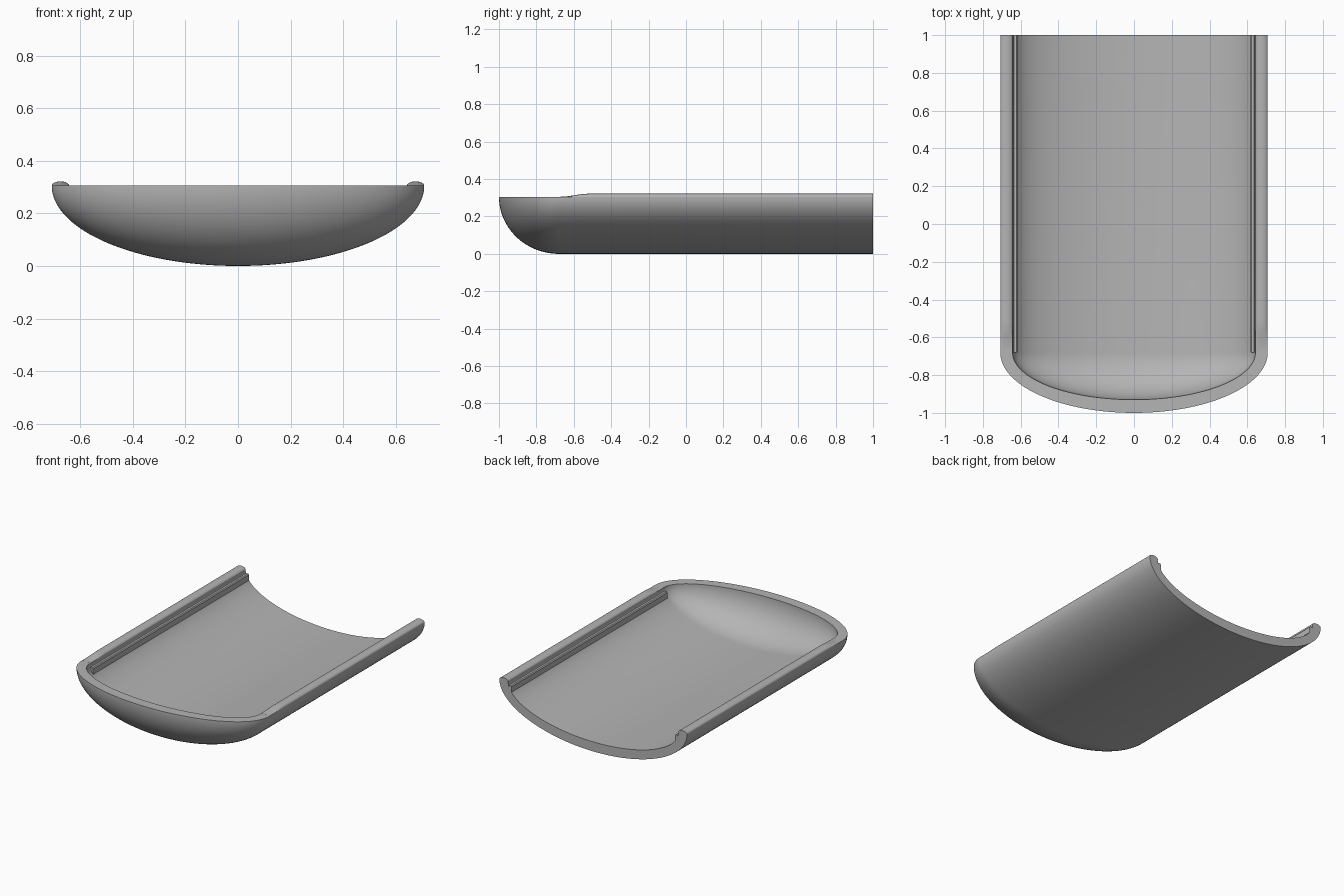
import bpy, bmesh
from math import sin, cos, pi

cube = bpy.data.objects.get("Cube")
if cube:
    bpy.data.objects.remove(cube, do_unlink=True)

RIM, NOSE_Y, BACK_Y = 0.305, -0.68, 1.0
OUTER = (0.708, 0.32, 0.305)   # half width, nose length, depth
INNER = (0.643, 0.25, 0.24)

grey = bpy.data.materials.new("plain grey")
grey.use_nodes = True
grey.diffuse_color = (0.46, 0.46, 0.46, 1)
grey.node_tree.nodes["Principled BSDF"].inputs["Base Color"].default_value = (0.46, 0.46, 0.46, 1)


def finish(name, bm):
    bmesh.ops.remove_doubles(bm, verts=bm.verts, dist=0.00001)
    bmesh.ops.recalc_face_normals(bm, faces=bm.faces)
    mesh = bpy.data.meshes.new(name)
    bm.to_mesh(mesh)
    bm.free()
    mesh.materials.append(grey)
    obj = bpy.data.objects.new(name, mesh)
    bpy.context.collection.objects.link(obj)
    bpy.ops.object.select_all(action='DESELECT')
    obj.select_set(True)
    bpy.context.view_layer.objects.active = obj
    bpy.ops.object.shade_smooth_by_angle(angle=pi / 6)
    return obj


def loft(name, sections):
    """Skin closed cross sections in order and cap both ends."""
    bm = bmesh.new()
    rings = [[bm.verts.new(p) for p in s] for s in sections]
    n = len(rings[0])
    for a, b in zip(rings, rings[1:]):
        for i in range(n):
            j = (i + 1) % n
            bm.faces.new((a[i], a[j], b[j], b[i]))
    bm.faces.new(rings[0])
    bm.faces.new(rings[-1])
    return finish(name, bm)


# Half shell: straight trough with a rounded nose, walls closed by rim and back
def skin(bm, size, around=64, along=28):
    w, d, h = size
    stations = [(BACK_Y, 1)]
    for k in range(along + 1):
        t = k / along * pi / 2
        stations.append((NOSE_Y - d * sin(t), cos(t)))
    rows = [[bm.verts.new((w * s * cos(pi * i / around), y,
                           RIM - h * s * sin(pi * i / around)))
             for i in range(around + 1)] for y, s in stations]
    for a, b in zip(rows, rows[1:]):
        for i in range(around):
            bm.faces.new((a[i], a[i + 1], b[i + 1], b[i]))
    return rows


bm = bmesh.new()
outer, inner = skin(bm, OUTER), skin(bm, INNER)
for edge in (0, -1):
    for k in range(len(outer) - 1):
        bm.faces.new((outer[k][edge], outer[k + 1][edge], inner[k + 1][edge], inner[k][edge]))
for i in range(len(outer[0]) - 1):
    bm.faces.new((outer[0][i], outer[0][i + 1], inner[0][i + 1], inner[0][i]))
bmesh.ops.dissolve_degenerate(bm, dist=0.00001, edges=bm.edges)
finish("shell", bm)


# Rounded rail on each rim, easing down to the rim near the nose
def rail_section(side, y, height):
    mid, half = 0.675, 0.033
    arc = [(side * (mid + half * cos(pi * i / 14)), y, RIM + height * sin(pi * i / 14))
           for i in range(15)]
    return arc + [(side * (mid - half), y, RIM - 0.008), (side * (mid + half * 0.85), y, RIM - 0.008)]


# Thin rib inside each wall, leaving a narrow groove below the rim
RIB = [(0.65, 0.25), (0.638, 0.262), (0.636, 0.282), (0.622, 0.282), (0.617, 0.275), (0.617, 0.235), (0.64, 0.22)]

for side, word in ((1, "left"), (-1, "right")):
    rail = []
    for k in range(13):
        f = k / 12
        rail.append(rail_section(side, -0.67 + 0.15 * f, 0.0005 + 0.016 * f * f * (3 - 2 * f)))
    rail.append(rail_section(side, BACK_Y, 0.0165))
    loft(word + "_rail", rail)
    loft(word + "_inner_rib", [[(side * x, y, z) for x, z in RIB] for y in (NOSE_Y, BACK_Y)])
